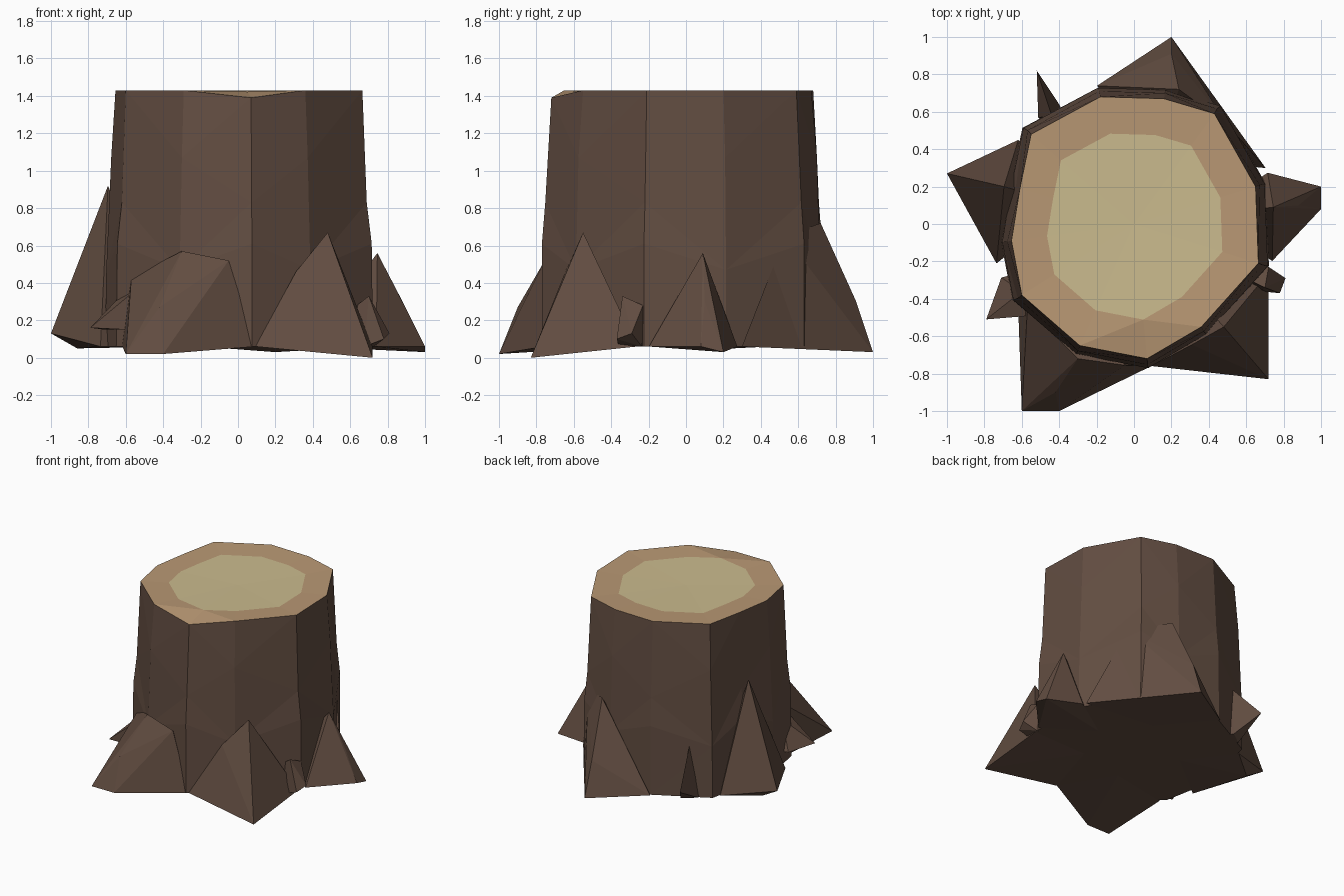
import bpy, bmesh
from math import cos, sin, radians

if "Cube" in bpy.data.objects:
    bpy.data.objects.remove(bpy.data.objects["Cube"])


def material(name, rgb):
    m = bpy.data.materials.new(name)
    m.diffuse_color = (*rgb, 1)
    m.use_nodes = True
    m.node_tree.nodes["Principled BSDF"].inputs["Base Color"].default_value = m.diffuse_color
    return m


MATS = [material("bark", (0.122, 0.074, 0.053)),
        material("sapwood", (0.485, 0.315, 0.175)),
        material("heartwood", (0.595, 0.497, 0.270))]


def finish(bm, name):
    bmesh.ops.recalc_face_normals(bm, faces=bm.faces)
    me = bpy.data.meshes.new(name)
    bm.to_mesh(me)
    bm.free()
    for m in MATS:
        me.materials.append(m)
    ob = bpy.data.objects.new(name, me)
    bpy.context.collection.objects.link(ob)
    return ob


# Sawn rim outline; every other trunk ring is a scaled copy
RIM = [(-.18, .68), (.16, .67), (.43, .59), (.65, .20), (.665, -.21), (.36, -.55),
       (.07, -.72), (-.29, -.65), (-.60, -.38), (-.655, -.09), (-.61, .19), (-.55, .48)]
N = len(RIM)


def ring(bm, sx, sy, z, wobble=0):
    return [bm.verts.new((x * sx, y * sy, z + wobble * (-1) ** i))
            for i, (x, y) in enumerate(RIM)]


def bridge(bm, a, b, mat):
    for i in range(N):
        j = (i + 1) % N
        bm.faces.new((a[i], a[j], b[j], b[i])).material_index = mat


# Trunk with a two-tone cut top
bm = bmesh.new()
base = ring(bm, 1.085, 1.07, .06)
low = ring(bm, 1.075, 1.07, .54, .07)
mid = ring(bm, 1.035, 1.045, .95, -.12)
rim = ring(bm, 1, 1, 1.43)
rim[6].co.z = 1.39
core = ring(bm, .71, .71, 1.422)
for a, b, m in ((base, low, 0), (low, mid, 0), (mid, rim, 0), (rim, core, 1)):
    bridge(bm, a, b, m)
centre = bm.verts.new((0, 0, 1.415))
for i in range(N):
    bm.faces.new((core[i], core[(i + 1) % N], centre)).material_index = 2
bm.faces.new(base)
bmesh.ops.triangulate(bm, faces=bm.faces)
trunk = finish(bm, "stump")


# Root: faceted wedge from ridge and tip points to two feet on the trunk
def add_root(name, points, start, end, foot_z=.06):
    pts = list(points)
    for a in (start, end):
        pts.append((.765 * cos(radians(a)), .765 * sin(radians(a)), foot_z))
    x, y, z = points[0]
    pts.append((x * .5, y * .5, foot_z))
    bm = bmesh.new()
    for p in pts:
        bm.verts.new(p)
    bmesh.ops.convex_hull(bm, input=bm.verts)
    loose = [v for v in bm.verts if not v.link_faces]
    bmesh.ops.delete(bm, geom=loose, context='VERTS')
    root = finish(bm, name)
    # Merge the root into the trunk
    bpy.context.view_layer.objects.active = trunk
    mod = trunk.modifiers.new(name, 'BOOLEAN')
    mod.operation, mod.solver, mod.object = 'UNION', 'EXACT', root
    bpy.ops.object.modifier_apply(modifier=mod.name)
    bpy.data.objects.remove(root)


# Five large roots
add_root("front_right_root", [(.48, -.55, .67), (.31, -.645, .46), (.72, -.83, 0)], -83, -20)
add_root("right_root", [(.745, .09, .56), (.88, .1, .3), (1, .08, .06), (1, .2, .03)], -15, 21)
add_root("back_root", [(.24, .72, .72), (.5, .53, .65), (.2, .91, .3), (.2, 1, .03)], 23, 105)
add_root("left_root", [(-.695, .2, .92), (-.79, .16, .43), (-1, .27, .13), (-.86, .25, .05)],
         144, 196)
add_root("front_left_root", [(-.3, -.72, .57), (-.05, -.755, .52), (-.42, -.9, .27),
                             (-.57, -.45, .43), (-.6, -1, .02), (-.4, -1, .02)], 216, 277)
# Small spurs
add_root("back_spur", [(-.44, .58, .48), (-.52, .82, .2)], 122, 132)
add_root("left_spur", [(-.6, -.36, .36), (-.55, -.49, .36), (-.79, -.51, .16)], 202, 220, .15)
add_root("right_spur", [(.7, -.34, .33), (.72, -.23, .28), (.81, -.29, .13),
                        (.78, -.37, .1)], -28, -18)
